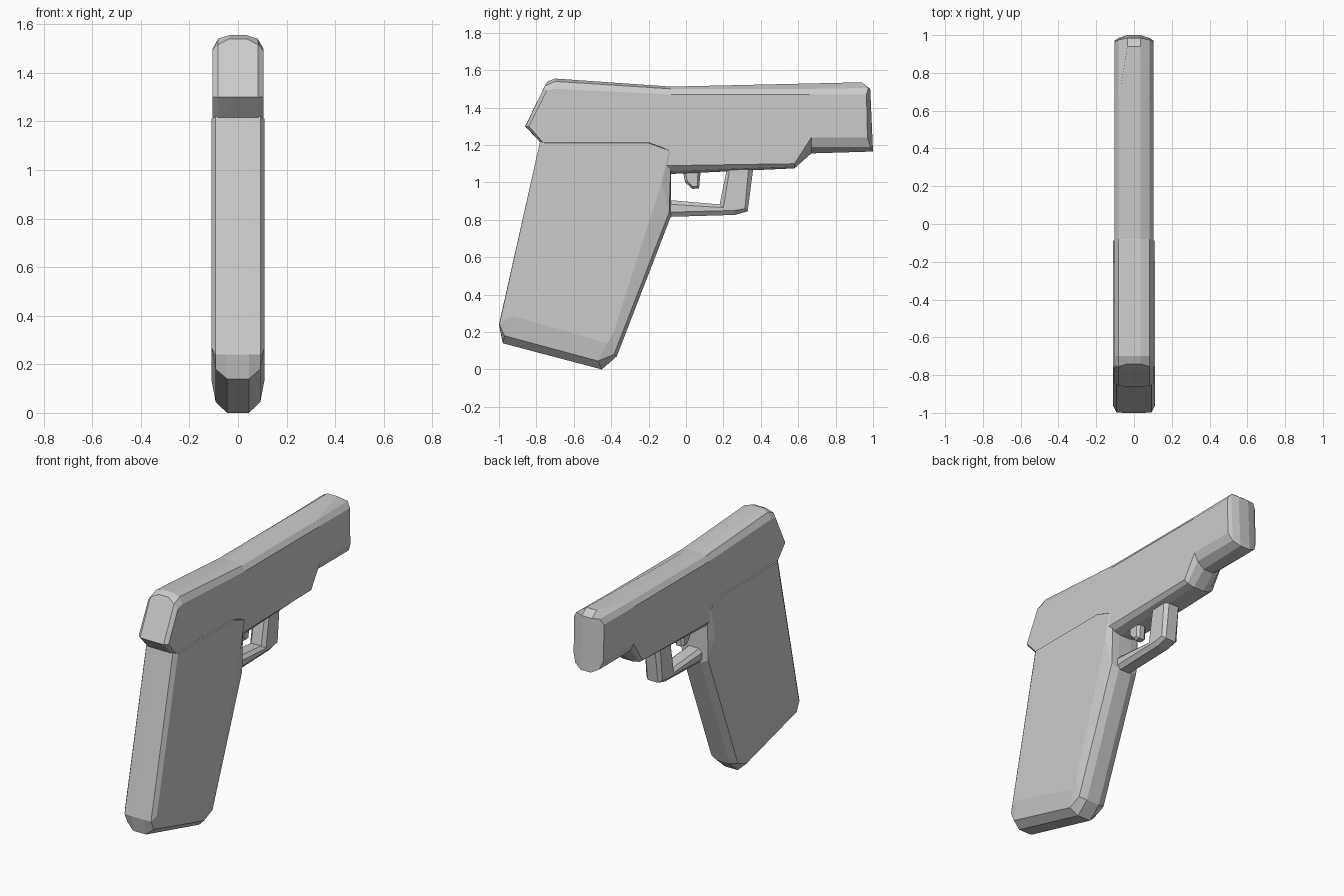
import bpy
import bmesh


def loft(name, layers):
    """Mirrored solid from (half width, side profile) layers, outermost first."""
    bm = bmesh.new()
    full = layers + [(-x, p) for x, p in reversed(layers)]
    rings = [[bm.verts.new((x, y, z)) for y, z in p] for x, p in full]
    n = len(rings[0])
    for a, b in zip(rings, rings[1:]):
        for i in range(n):
            j = (i + 1) % n
            bm.faces.new((a[i], a[j], b[j], b[i]))
    bm.faces.new(rings[0])
    bm.faces.new(rings[-1][::-1])
    bmesh.ops.recalc_face_normals(bm, faces=bm.faces[:])
    mesh = bpy.data.meshes.new(name)
    bm.to_mesh(mesh)
    bm.free()
    ob = bpy.data.objects.new(name, mesh)
    bpy.context.collection.objects.link(ob)
    return ob


# Upper body: flat side, shoulder and rounded crown
side = [(-0.84, 1.30), (-0.77, 1.22), (-0.66, 1.10), (-0.08, 1.09), (0.58, 1.10),
        (0.67, 1.24), (0.97, 1.24), (0.965, 1.47), (0.66, 1.47), (-0.08, 1.47),
        (-0.70, 1.50), (-0.745, 1.49)]
shoulder = [(-0.858, 1.30), (-0.78, 1.215), (-0.66, 1.07), (-0.08, 1.06), (0.58, 1.085),
            (0.67, 1.19), (0.985, 1.19), (0.975, 1.505), (0.66, 1.50), (-0.08, 1.50),
            (-0.70, 1.54), (-0.755, 1.515)]
crown = [(-0.86, 1.30), (-0.78, 1.215), (-0.66, 1.06), (-0.08, 1.045), (0.58, 1.075),
         (0.67, 1.155), (1.0, 1.165), (0.985, 1.50), (0.94, 1.535), (-0.08, 1.512),
         (-0.70, 1.555), (-0.74, 1.54)]
loft("upper_body", [(0.104, side), (0.082, shoulder), (0.035, crown)])

# Handle: broad side with tapered front and bottom
grip_side = [(-0.755, 1.21), (-0.965, 0.27), (-0.92, 0.285), (-0.42, 0.14),
             (-0.39, 0.19), (-0.13, 1.00), (-0.09, 1.17), (-0.20, 1.21)]
grip_edge = [(-0.78, 1.22), (-0.998, 0.24), (-0.97, 0.18), (-0.47, 0.045),
             (-0.385, 0.08), (-0.09, 0.84), (-0.08, 1.12), (-0.20, 1.22)]
grip_core = [(-0.78, 1.22), (-1.0, 0.24), (-0.98, 0.14), (-0.45, 0.0),
             (-0.37, 0.07), (-0.08, 0.82), (-0.08, 1.10), (-0.20, 1.22)]
loft("handle", [(0.11, grip_side), (0.092, grip_edge), (0.045, grip_core)])

# Open loop below the body
guard_side = [(-0.12, 0.84), (0.31, 0.855), (0.335, 1.08), (0.235, 1.08),
              (0.20, 0.865), (-0.12, 0.885)]
guard_core = [(-0.12, 0.815), (0.27, 0.828), (0.36, 1.08), (0.22, 1.08),
              (0.18, 0.882), (-0.12, 0.908)]
guard_core[1:2] = [(0.26, 0.826), (0.33, 0.845)]
guard_side[1:2] = [(0.26, 0.85), (0.315, 0.86)]
loft("guard_loop", [(0.055, guard_side), (0.035, guard_core)])

# Small curved lever inside the loop
lever_side = [(-0.005, 1.08), (0.005, 1.01), (0.035, 0.978), (0.06, 0.98), (0.065, 1.08)]
lever_core = [(-0.02, 1.08), (-0.005, 1.0), (0.035, 0.965), (0.07, 0.968), (0.08, 1.08)]
loft("lever", [(0.032, lever_side), (0.016, lever_core)])
